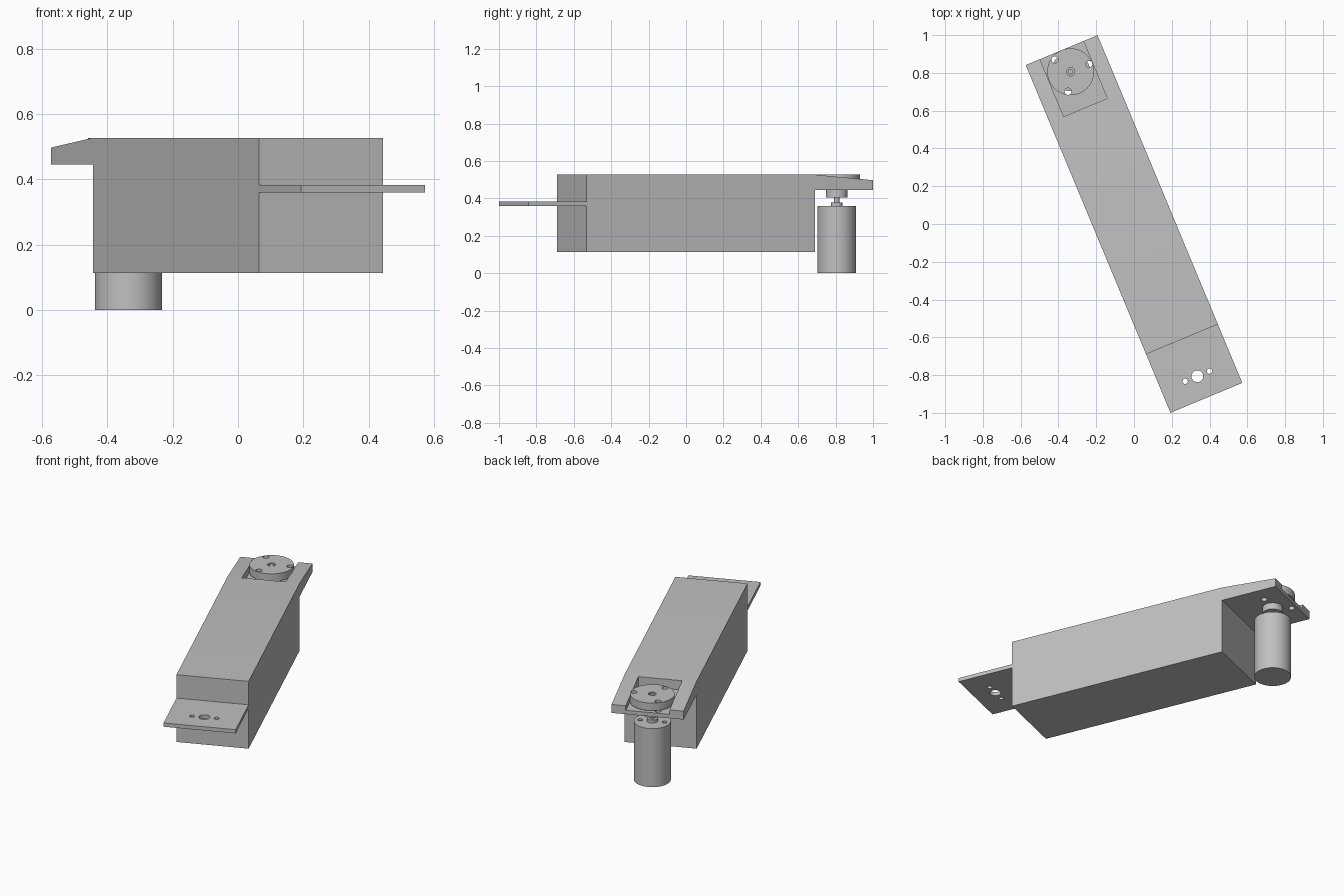
import bpy, bmesh, math
from mathutils import Matrix, Vector

cube = bpy.data.objects.get("Cube")
if cube:
    bpy.data.objects.remove(cube, do_unlink=True)

TILT = math.radians(22.6)
HALF_W = 0.206    # half width of the arm
END = 0.997       # half length of the arm
BODY = 0.661      # half length of the deep body
AXLE = 0.873      # distance of both joints from the centre

grey = bpy.data.materials.new("plain_grey")
grey.use_nodes = True
grey.diffuse_color = (0.53, 0.53, 0.53, 1)
grey.node_tree.nodes["Principled BSDF"].inputs["Base Color"].default_value = grey.diffuse_color


def finish(bm, name):
    """Turn a bmesh into an object lying along the tilted arm axis."""
    bmesh.ops.recalc_face_normals(bm, faces=bm.faces[:])
    mesh = bpy.data.meshes.new(name)
    bm.to_mesh(mesh)
    bm.free()
    mesh.materials.append(grey)
    ob = bpy.data.objects.new(name, mesh)
    ob.rotation_euler.z = TILT
    bpy.context.collection.objects.link(ob)
    return ob


def cylinder(name, x, y, r, z0, z1, sides=64):
    bm = bmesh.new()
    bmesh.ops.create_cone(bm, cap_ends=True, segments=sides, radius1=r, radius2=r,
                          depth=z1 - z0,
                          matrix=Matrix.Translation((x, y, (z0 + z1) / 2)))
    return finish(bm, name)


def box(name, x0, x1, y0, y1, z0, z1):
    bm = bmesh.new()
    bmesh.ops.create_cube(bm, size=1)
    for v in bm.verts:
        v.co = Vector((x1 if v.co.x > 0 else x0,
                       y1 if v.co.y > 0 else y0,
                       z1 if v.co.z > 0 else z0))
    return finish(bm, name)


def extrude_profile(name, points, half):
    """Side profile (y, z) extruded across the width."""
    bm = bmesh.new()
    face = bm.faces.new([bm.verts.new((-half, y, z)) for y, z in points])
    out = bmesh.ops.extrude_face_region(bm, geom=[face])
    verts = [g for g in out["geom"] if isinstance(g, bmesh.types.BMVert)]
    bmesh.ops.translate(bm, verts=verts, vec=(2 * half, 0, 0))
    return finish(bm, name)


def activate(ob):
    bpy.ops.object.select_all(action="DESELECT")
    ob.select_set(True)
    bpy.context.view_layer.objects.active = ob


def cut(ob, cutters):
    for c in cutters:
        c.hide_render = True
        mod = ob.modifiers.new("cut", "BOOLEAN")
        mod.operation = "DIFFERENCE"
        mod.solver = "EXACT"
        mod.object = c
        activate(ob)
        bpy.ops.object.modifier_apply(modifier=mod.name)
        bpy.data.objects.remove(c, do_unlink=True)


def hole(x, y, r, z0, z1):
    return cylinder("hole_cutter", x, y, r, z0, z1, 32)


def horn_holes():
    """Three bolt holes around the rear axle."""
    return [hole(0.105 * math.cos(a), AXLE + 0.105 * math.sin(a), 0.018, 0.4, 0.6)
            for a in (0, math.tau / 3, 2 * math.tau / 3)]


# Arm: deep body, thin front tongue and tapered rear overhang
arm = extrude_profile("arm_link", [
    (-BODY, 0.113), (BODY, 0.113), (BODY, 0.445), (END, 0.445), (END, 0.497),
    (BODY, 0.527), (-BODY, 0.527), (-BODY, 0.383), (-END, 0.383),
    (-END, 0.36), (-BODY, 0.36)], HALF_W)
pocket = box("pocket_cutter", -0.125, 0.125, 0.668, 1.1, 0.469, 0.6)
tongue_holes = [hole(0, -AXLE, 0.031, 0.3, 0.42)]
tongue_holes += [hole(s * 0.07, -AXLE, 0.014, 0.3, 0.42) for s in (-1, 1)]
cut(arm, [pocket] + tongue_holes + horn_holes())

# Round coupling disc in the rear pocket
disc = cylinder("coupling_disc", 0, AXLE, 0.124, 0.48, 0.527)
cut(disc, horn_holes() + [hole(0, AXLE, 0.022, 0.51, 0.6)])
hub = cylinder("coupling_hub", 0, AXLE, 0.057, 0.405, 0.485)

# Motor with screw holes, boss and shaft
motor = cylinder("motor_body", 0, AXLE, 0.103, 0, 0.36)
cut(motor, [hole(s * 0.07, AXLE, 0.014, 0.33, 0.4) for s in (-1, 1)])
boss = cylinder("motor_boss", 0, AXLE, 0.03, 0.355, 0.378)
shaft = cylinder("motor_shaft", 0, AXLE, 0.0135, 0.37, 0.524, 32)

for ob in (arm, disc, hub, motor, boss, shaft):
    activate(ob)
    bpy.ops.object.shade_smooth_by_angle(angle=math.radians(30))
